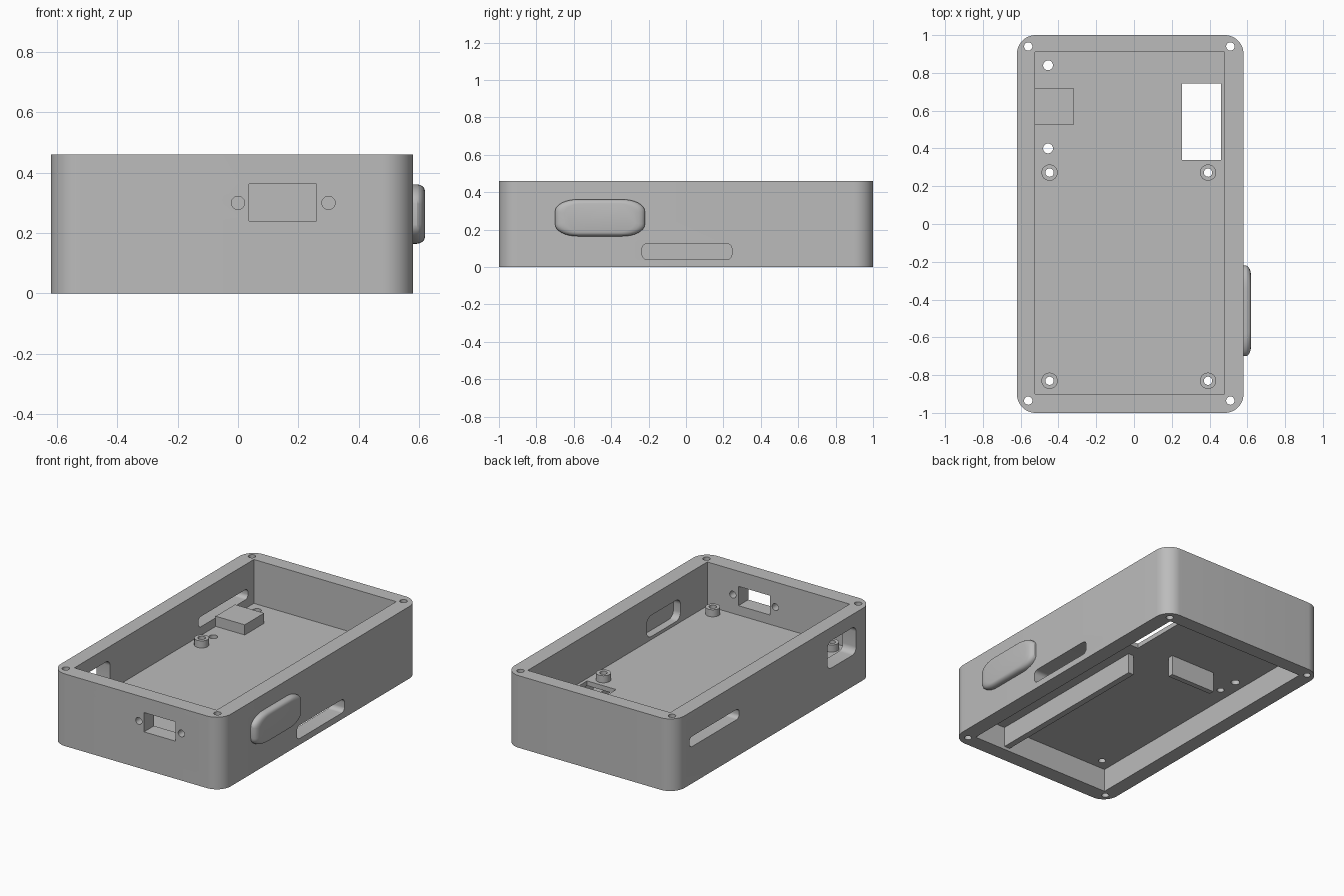
import bpy, bmesh, math

cube = bpy.data.objects.get("Cube")
if cube:
    bpy.data.objects.remove(cube, do_unlink=True)

grey = bpy.data.materials.new("plain_grey")
grey.use_nodes = True
grey.diffuse_color = (0.5, 0.5, 0.5, 1)
grey.node_tree.nodes["Principled BSDF"].inputs["Base Color"].default_value = (0.5, 0.5, 0.5, 1)


def outline(u0, u1, v0, v1, ru=0, rv=None, steps=8):
    """Rectangle with optional rounded (elliptical) corners."""
    rv = ru if rv is None else rv
    if not ru:
        return [(u0, v0), (u1, v0), (u1, v1), (u0, v1)]
    pts = []
    corners = [(u1 - ru, v1 - rv), (u0 + ru, v1 - rv), (u0 + ru, v0 + rv), (u1 - ru, v0 + rv)]
    for quarter, (cu, cv) in enumerate(corners):
        for i in range(steps + 1):
            a = (quarter + i / steps) * math.pi / 2
            pts.append((cu + ru * math.cos(a), cv + rv * math.sin(a)))
    return pts


def circle(u, v, r, n=32):
    return [(u + r * math.cos(2 * math.pi * i / n), v + r * math.sin(2 * math.pi * i / n))
            for i in range(n)]


def loft(name, axis, rings):
    """Skin rings of (depth, outline points) lying across one axis, capped at both ends."""
    place = {"x": lambda d, u, v: (d, u, v),
             "y": lambda d, u, v: (u, d, v),
             "z": lambda d, u, v: (u, v, d)}[axis]
    bm = bmesh.new()
    loops = [[bm.verts.new(place(d, u, v)) for u, v in pts] for d, pts in rings]
    n = len(loops[0])
    for a, b in zip(loops, loops[1:]):
        for i in range(n):
            j = (i + 1) % n
            bm.faces.new((a[i], a[j], b[j], b[i]))
    bm.faces.new(loops[0])
    bm.faces.new(loops[-1])
    bmesh.ops.recalc_face_normals(bm, faces=bm.faces)
    mesh = bpy.data.meshes.new(name)
    bm.to_mesh(mesh)
    bm.free()
    mesh.materials.append(grey)
    obj = bpy.data.objects.new(name, mesh)
    bpy.context.collection.objects.link(obj)
    return obj


def prism(name, axis, d0, d1, pts):
    return loft(name, axis, [(d0, pts), (d1, pts)])


def activate(obj):
    bpy.ops.object.select_all(action="DESELECT")
    obj.select_set(True)
    bpy.context.view_layer.objects.active = obj


def cut(obj, axis, d0, d1, pts):
    """Subtract a prism and discard the cutter."""
    cutter = prism("cutter", axis, d0, d1, pts)
    cutter.hide_render = True
    activate(obj)
    mod = obj.modifiers.new("cut", "BOOLEAN")
    mod.operation, mod.solver, mod.object = "DIFFERENCE", "EXACT", cutter
    bpy.ops.object.modifier_apply(modifier=mod.name)
    bpy.data.objects.remove(cutter, do_unlink=True)


def smooth(obj):
    activate(obj)
    bpy.ops.object.shade_smooth_by_angle(angle=math.radians(30))


FLOOR_LOW, FLOOR_TOP, HEIGHT = 0.15, 0.18, 0.46
cavity = outline(-0.525, 0.48, -0.9, 0.91)

# Case shell with an upper tray and a lower recess either side of a thin floor
case = prism("case", "z", 0, HEIGHT, outline(-0.62, 0.58, -1, 1, 0.1, steps=12))
cut(case, "z", FLOOR_TOP, 0.6, cavity)
cut(case, "z", -0.1, FLOOR_LOW, cavity)

# Corner screw holes through the full height
for x in (-0.56, 0.51):
    for y in (-0.935, 0.94):
        cut(case, "z", -0.1, 0.6, circle(x, y, 0.022))

# Floor openings
cut(case, "z", 0.1, 0.22, outline(0.255, 0.46, 0.34, 0.745))
for y in (0.4, 0.84):
    cut(case, "z", 0.1, 0.22, circle(-0.455, y, 0.026))

# Front socket opening with its two screw holes
cut(case, "y", -1.1, -0.85, outline(0.037, 0.26, 0.24, 0.363))
for x in (0, 0.3):
    cut(case, "y", -1.1, -0.85, circle(x, 0.3, 0.022))

# Side wall openings and the pocket behind the button
cut(case, "x", 0.45, 0.7, outline(-0.235, 0.245, 0.04, 0.125, 0.028))
cut(case, "x", -0.7, -0.5, outline(0.35, 0.85, 0.235, 0.3, 0.026))
cut(case, "x", -0.7, -0.5, outline(-0.83, -0.54, 0.2, 0.375, 0.04))
cut(case, "x", 0.45, 0.53, outline(-0.63, -0.29, 0.2, 0.335, 0.045))

# Standoffs, each bored through the floor
for side, x in (("right", -0.447), ("left", 0.392)):
    for end, y in (("front", -0.83), ("back", 0.272)):
        hole = circle(x, y, 0.022)
        cut(case, "z", 0.1, 0.22, hole)
        post = prism(f"{end}_{side}_standoff", "z", FLOOR_TOP, 0.225, circle(x, y, 0.043))
        cut(post, "z", 0.1, 0.3, hole)
        smooth(post)
smooth(case)

# Support block on the floor
prism("support_block", "z", FLOOR_TOP, 0.245, outline(-0.525, -0.32, 0.525, 0.72))

# Thin ribs hanging under the floor
prism("long_under_rib", "z", 0.02, FLOOR_LOW, outline(0.215, 0.255, -0.9, 0.253))
prism("short_under_rib", "z", 0.02, FLOOR_LOW, outline(-0.28, 0.04, 0.37, 0.404))

# Domed side button
rings = []
for x, shrink in ((0.58, 0), (0.594, 0), (0.604, 0.025), (0.612, 0.07), (0.617, 0.13), (0.62, 0.22)):
    hy, hz = 0.24 * (1 - shrink), 0.0985 * (1 - shrink)
    rings.append((x, outline(-0.46 - hy, -0.46 + hy, 0.263 - hz, 0.263 + hz, hy * 0.5, hz * 0.65)))
smooth(loft("side_button", "x", rings))
